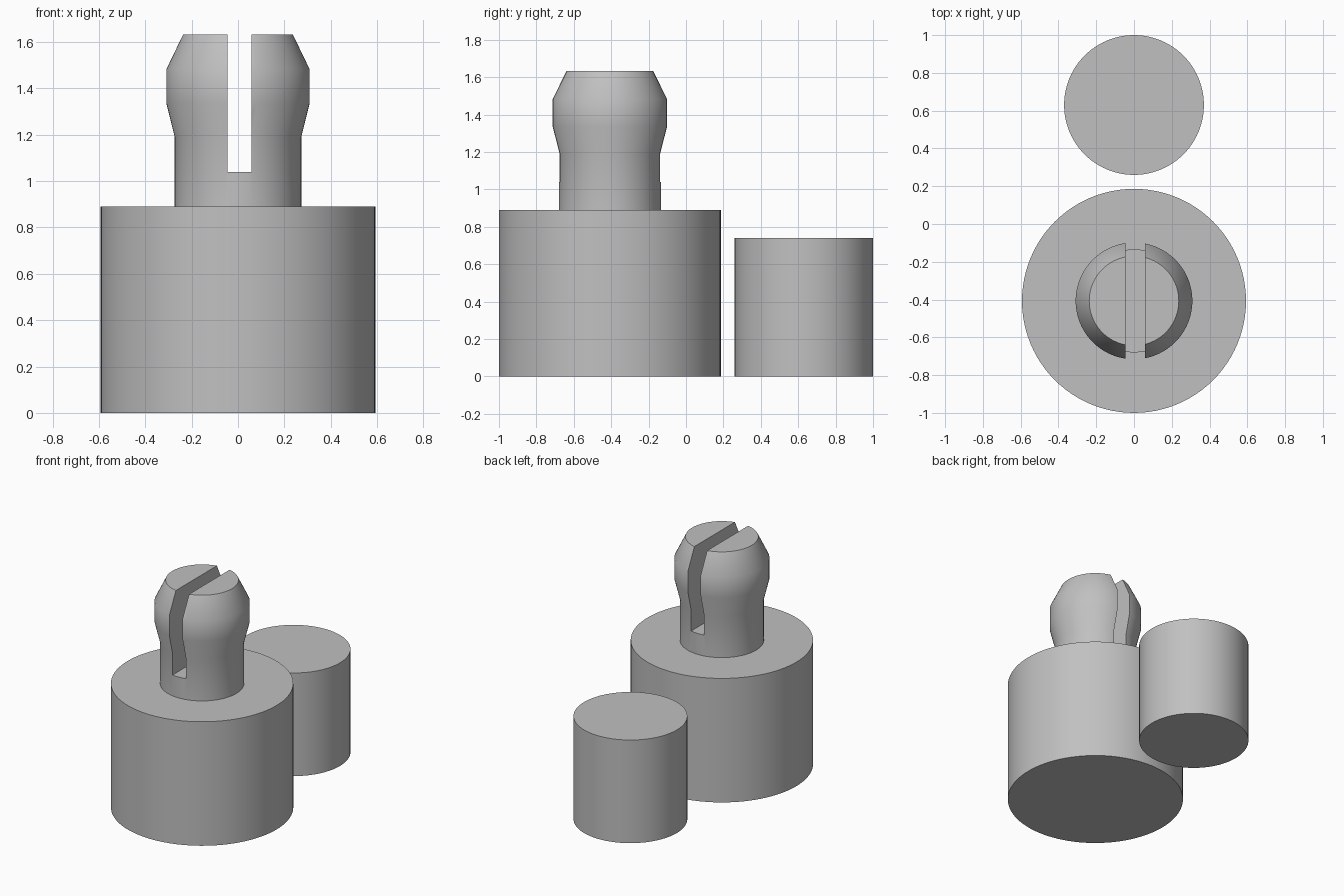
import bpy, bmesh, math

cube = bpy.data.objects.get("Cube")
if cube:
    bpy.data.objects.remove(cube, do_unlink=True)

grey = bpy.data.materials.new("plain grey")
grey.use_nodes = True
colour = (0.53, 0.53, 0.53, 1)
grey.diffuse_color = colour
grey.node_tree.nodes["Principled BSDF"].inputs["Base Color"].default_value = colour


def lathe(name, profile, y, steps=96):
    """Solid of revolution from (radius, height) points, capped at both ends."""
    bm = bmesh.new()
    rings = []
    for r, z in profile:
        rings.append([bm.verts.new((r * math.cos(a), r * math.sin(a), z))
                      for a in (2 * math.pi * i / steps for i in range(steps))])
    for low, high in zip(rings, rings[1:]):
        for i in range(steps):
            j = (i + 1) % steps
            bm.faces.new((low[i], low[j], high[j], high[i]))
    bm.faces.new(rings[0][::-1])
    bm.faces.new(rings[-1])
    mesh = bpy.data.meshes.new(name)
    bm.to_mesh(mesh)
    bm.free()
    mesh.materials.append(grey)
    obj = bpy.data.objects.new(name, mesh)
    obj.location.y = y
    bpy.context.collection.objects.link(obj)
    return obj


def smooth(obj):
    bpy.ops.object.select_all(action='DESELECT')
    obj.select_set(True)
    bpy.context.view_layer.objects.active = obj
    bpy.ops.object.shade_smooth_by_angle(angle=math.radians(30))


# Wide base with a bulging snap peg on top
base_y = -0.407
body = lathe("base_with_snap_peg",
             [(0.593, 0), (0.593, 0.89), (0.273, 0.89), (0.273, 1.19),
              (0.309, 1.335), (0.309, 1.483), (0.237, 1.632)], base_y)

# Slot that splits the peg
bpy.ops.mesh.primitive_cube_add(size=1, location=(0.006, base_y, 1.54))
slot = bpy.context.object
slot.name = "slot_cutter"
slot.scale = (0.103, 1, 1)
slot.data.materials.append(grey)
cut = body.modifiers.new("slot", 'BOOLEAN')
cut.operation = 'DIFFERENCE'
cut.solver = 'EXACT'
cut.object = slot
bpy.context.view_layer.objects.active = body
bpy.ops.object.modifier_apply(modifier=cut.name)
bpy.data.objects.remove(slot, do_unlink=True)
smooth(body)

# Separate plain cylinder behind
smooth(lathe("small_cylinder", [(0.37, 0), (0.37, 0.74)], 0.63))
